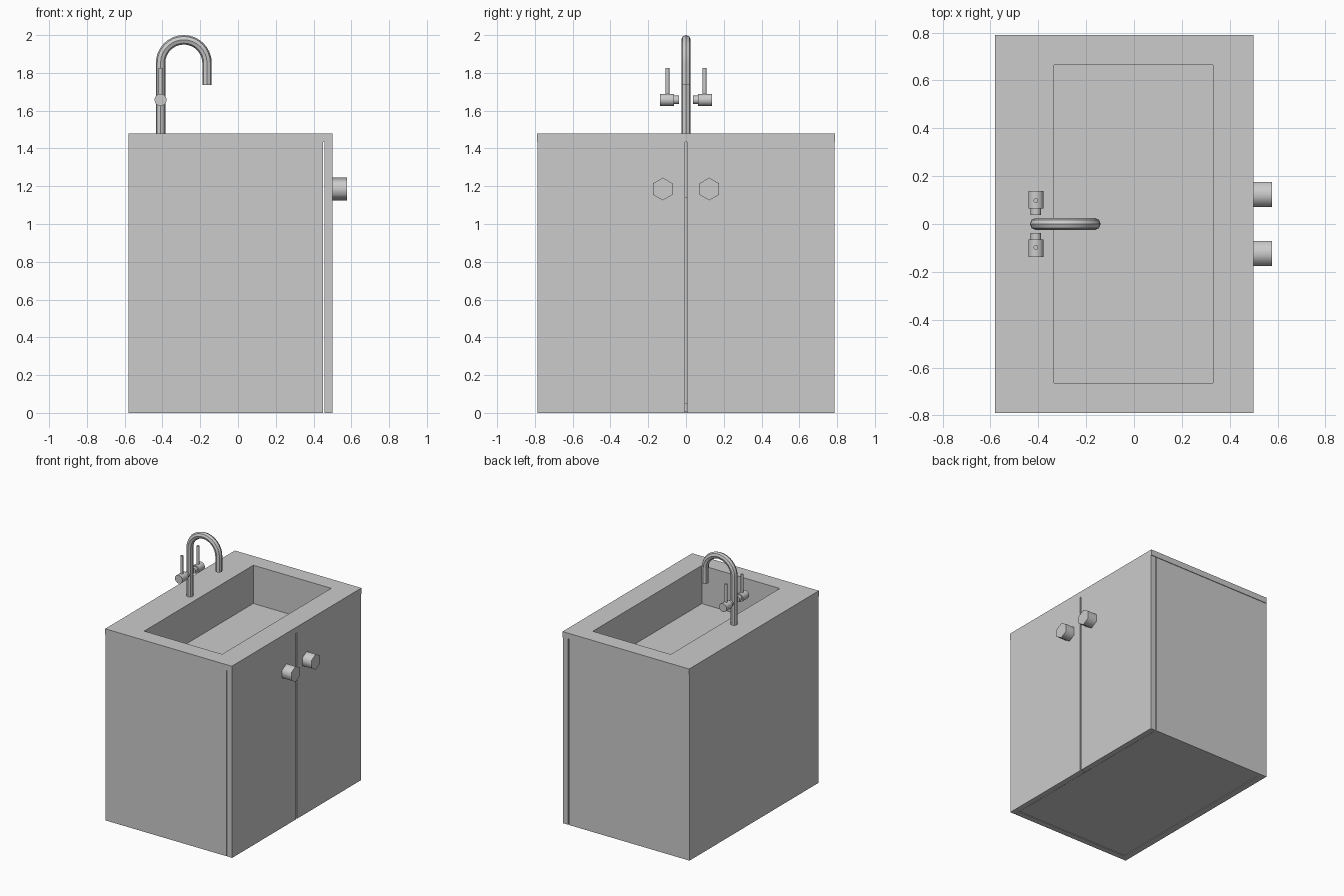
import bpy
import math
from mathutils import Vector

if "Cube" in bpy.data.objects:
    bpy.data.objects.remove(bpy.data.objects["Cube"], do_unlink=True)

grey = bpy.data.materials.new("plain_grey")
grey.use_nodes = True
COLOUR = (0.6, 0.6, 0.6, 1.0)
grey.diffuse_color = COLOUR
grey.node_tree.nodes["Principled BSDF"].inputs["Base Color"].default_value = COLOUR


def finish(obj, name, smooth_angle=None):
    obj.name = name
    obj.data.materials.append(grey)
    if smooth_angle:
        bpy.ops.object.shade_smooth_by_angle(angle=math.radians(smooth_angle))
    return obj


def box(name, x, y, z):
    """Box from (min, max) ranges."""
    bpy.ops.mesh.primitive_cube_add(size=1, location=[sum(r) / 2 for r in (x, y, z)])
    obj = bpy.context.object
    obj.scale = [r[1] - r[0] for r in (x, y, z)]
    bpy.ops.object.transform_apply(location=False, rotation=False, scale=True)
    return finish(obj, name)


def rod(name, start, end, radius, sides=16, smooth_angle=40):
    """Closed cylinder between two points."""
    a, b = Vector(start), Vector(end)
    bpy.ops.mesh.primitive_cylinder_add(
        vertices=sides, radius=radius, depth=(b - a).length, location=(a + b) / 2,
        rotation=(b - a).to_track_quat("Z", "Y").to_euler())
    return finish(bpy.context.object, name, smooth_angle)


def mirrored(y, side):
    return tuple(sorted((y[0] * side, y[1] * side)))


BACK, FRONT = -0.58, 0.50            # cabinet depth
HOLE_X, HOLE_Y = (-0.335, 0.33), 0.665
HALF, WALL = 0.785, 0.045
TOP_LOW, TOP = 1.435, 1.48
BASIN_LOW = 1.14
SIDES = (("left", 1), ("right", -1))

# Cabinet carcass
box("back_panel", (BACK, BACK + 0.05), (-HALF, HALF), (0, TOP_LOW))
box("bottom_panel", (BACK + 0.05, 0.45), (WALL - HALF, HALF - WALL), (0.005, 0.05))
for label, s in SIDES:
    box(f"side_panel_{label}", (BACK + 0.05, 0.45), mirrored((HALF - WALL, HALF), s), (0, TOP_LOW))
    box(f"door_{label}", (0.457, FRONT), mirrored((0.006, HALF), s), (0, TOP_LOW))

    # Six-sided door knobs with a corner pointing sideways
    knob = rod(f"door_knob_{label}", (FRONT, 0.123 * s, 1.185), (0.577, 0.123 * s, 1.185),
               0.06, sides=6, smooth_angle=65)
    knob.rotation_euler = (math.pi / 2, 0, math.pi / 2)

# Countertop frame around the basin
box("countertop_back", (BACK, HOLE_X[0]), (-0.79, 0.79), (TOP_LOW, TOP))
box("countertop_front", (HOLE_X[1], FRONT), (-0.79, 0.79), (TOP_LOW, TOP))
for label, s in SIDES:
    box(f"countertop_{label}", HOLE_X, mirrored((HOLE_Y, 0.79), s), (TOP_LOW, TOP))

# Basin
outer_x = (HOLE_X[0] - WALL, HOLE_X[1] + WALL)
box("basin_floor", outer_x, (-HOLE_Y - WALL, HOLE_Y + WALL), (BASIN_LOW, BASIN_LOW + WALL))
wall_z = (BASIN_LOW + WALL, TOP_LOW)
box("basin_wall_back", (outer_x[0], HOLE_X[0]), (-HOLE_Y - WALL, HOLE_Y + WALL), wall_z)
box("basin_wall_front", (HOLE_X[1], outer_x[1]), (-HOLE_Y - WALL, HOLE_Y + WALL), wall_z)
for label, s in SIDES:
    box(f"basin_wall_{label}", HOLE_X, mirrored((HOLE_Y, HOLE_Y + WALL), s), wall_z)

# Gooseneck spout: straight riser, half circle, short drop
TAP_X, BEND, BEND_Z, PIPE = -0.41, 0.123, 1.852, 0.025
path = [(TAP_X, 0, TOP)]
for i in range(17):
    t = math.pi * (1 - i / 16)
    path.append((TAP_X + BEND + BEND * math.cos(t), 0, BEND_Z + BEND * math.sin(t)))
path.append((TAP_X + 2 * BEND, 0, 1.735))
curve = bpy.data.curves.new("spout", "CURVE")
curve.dimensions = "3D"
curve.bevel_depth = PIPE
curve.bevel_resolution = 2
curve.use_fill_caps = True
spline = curve.splines.new("POLY")
spline.points.add(len(path) - 1)
for point, co in zip(spline.points, path):
    point.co = (*co, 1)
spout = bpy.data.objects.new("spout", curve)
bpy.context.collection.objects.link(spout)
bpy.ops.object.select_all(action="DESELECT")
spout.select_set(True)
bpy.context.view_layer.objects.active = spout
bpy.ops.object.convert(target="MESH")
finish(bpy.context.object, "spout", 40)

# Tap valves with upright levers
VALVE_Z = 1.657
for label, s in SIDES:
    rod(f"valve_stem_{label}", (TAP_X, 0.038 * s, VALVE_Z), (TAP_X, 0.066 * s, VALVE_Z), 0.022)
    rod(f"valve_body_{label}", (TAP_X, 0.064 * s, VALVE_Z), (TAP_X, 0.137 * s, VALVE_Z), 0.032)
    rod(f"valve_lever_{label}", (TAP_X, 0.098 * s, VALVE_Z + 0.025), (TAP_X, 0.098 * s, 1.827),
        0.01, sides=12)
